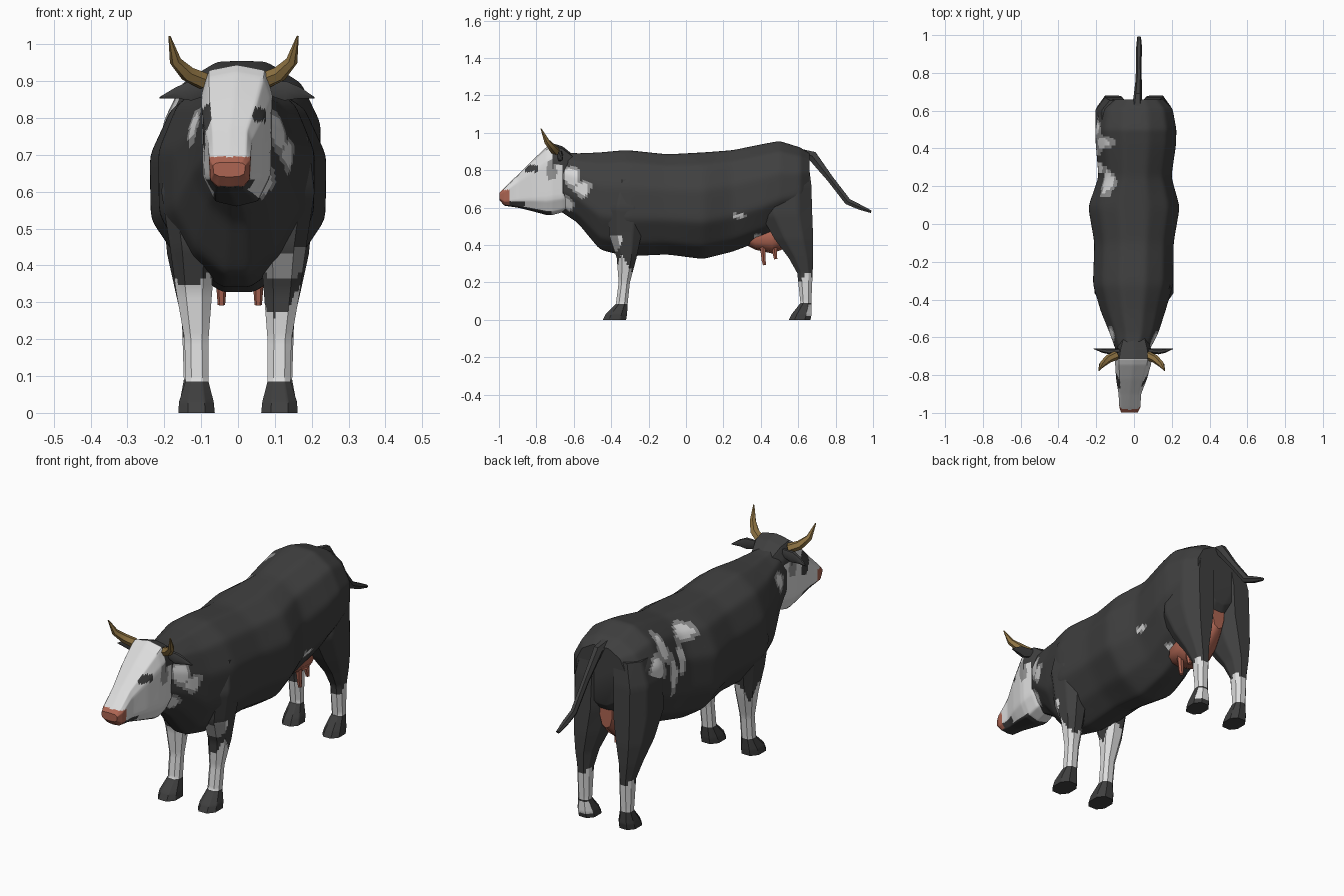
import bpy, bmesh, math
from mathutils import Vector


def material(name, rgb):
    m = bpy.data.materials.new(name)
    m.diffuse_color = (*rgb, 1)
    return m


MATS = [material("black hide", (0.05, 0.05, 0.05)),
        material("white hide", (0.72, 0.72, 0.72)),
        material("grey hide", (0.3, 0.3, 0.3)),
        material("pink skin", (0.42, 0.13, 0.085)),
        material("horn", (0.27, 0.17, 0.055))]
BLACK, WHITE, GREY, PINK, HORN = range(5)


def skin(name, rings, paint, cuts=0, soften=0):
    """Join rings of points into a closed shape and colour its faces by rule."""
    bm = bmesh.new()
    loops = [[bm.verts.new(p) for p in ring] for ring in rings]
    n = len(loops[0])
    for a, b in zip(loops, loops[1:]):
        for i in range(n):
            j = (i + 1) % n
            bm.faces.new((a[i], a[j], b[j], b[i]))
    if cuts:
        bmesh.ops.subdivide_edges(bm, edges=bm.edges[:], cuts=cuts, use_grid_fill=True)
    for _ in range(soften):
        bmesh.ops.smooth_vert(bm, verts=[v for v in bm.verts if not v.is_boundary], factor=0.5,
                              use_axis_x=True, use_axis_y=True, use_axis_z=True)
    bmesh.ops.holes_fill(bm, edges=[e for e in bm.edges if e.is_boundary], sides=0)
    bmesh.ops.recalc_face_normals(bm, faces=bm.faces[:])
    for f in bm.faces:
        f.material_index = paint(f.calc_center_median(), f.normal) if callable(paint) else paint
    me = bpy.data.meshes.new(name)
    bm.to_mesh(me)
    bm.free()
    for m in MATS:
        me.materials.append(m)
    ob = bpy.data.objects.new(name, me)
    bpy.context.collection.objects.link(ob)
    bpy.ops.object.select_all(action='DESELECT')
    ob.select_set(True)
    bpy.context.view_layer.objects.active = ob
    bpy.ops.object.shade_smooth_by_angle(angle=math.radians(40))
    return ob


def oval(n, power, keel=0.0):
    """Unit superellipse, pairs from -1 to 1; keel narrows the underside."""
    k = math.cos(math.pi / n)
    for i in range(n):
        a = 2 * math.pi * (i + 0.5) / n
        c, s = [math.copysign(min(1, abs(t) / k) ** power, t) for t in (math.cos(a), math.sin(a))]
        yield c * (1 - keel * max(0, -s) ** 3), s


def along_y(sections, n, power, keel=0.0):
    """Sections: y, low z, high z, half width, centre x."""
    return [[(xc + hw * c, y, (lo + hi) / 2 + (hi - lo) / 2 * s) for c, s in oval(n, power, keel)]
            for y, lo, hi, hw, xc in sections]


def along_z(sections, side, n=8, power=0.85):
    """Sections: z, front y, back y, inner x, outer x."""
    return [[(side * ((x0 + x1) / 2 + (x1 - x0) / 2 * c), (y0 + y1) / 2 + (y1 - y0) / 2 * s, z)
             for c, s in oval(n, power)] for z, y0, y1, x0, x1 in sections]


def tube(name, points, radii, mat, n=6, ref=(0, 0, 1)):
    pts = [Vector(p) for p in points]
    rings = []
    for i, p in enumerate(pts):
        t = (pts[min(i + 1, len(pts) - 1)] - pts[max(i - 1, 0)]).normalized()
        u = t.cross(Vector(ref)).normalized()
        v = t.cross(u)
        ra, rb = radii[i]
        rings.append([p + u * ra * math.cos(2 * math.pi * k / n) + v * rb * math.sin(2 * math.pi * k / n)
                      for k in range(n)])
    return skin(name, rings, mat)


def inside(c, blobs, grow=1.0):
    """True inside any blotch (y, z, radius y, radius z) with a wavy edge."""
    wob = 0.22 * math.sin(55 * c.y + 30 * c.z) + 0.18 * math.sin(70 * c.z - 25 * c.y)
    return any(((c.y - y) / ry) ** 2 + ((c.z - z) / rz) ** 2 < (1 + wob) * grow
               for y, z, ry, rz in blobs)


# Body with neck, and its blotches
RIGHT = [(-0.61, 0.765, 0.055, 0.06), (-0.55, 0.70, 0.05, 0.045), (-0.64, 0.62, 0.045, 0.05),
         (0.28, 0.555, 0.04, 0.014), (0.39, 0.44, 0.03, 0.025)]
LEFT = [(-0.58, 0.78, 0.04, 0.05), (0.51, 0.765, 0.065, 0.07), (0.43, 0.84, 0.04, 0.07),
        (0.38, 0.70, 0.035, 0.10), (0.30, 0.74, 0.035, 0.09), (0.22, 0.84, 0.08, 0.04)]


def body_paint(c, n):
    spots = LEFT if c.x < 0 else RIGHT
    if abs(c.x) < 0.05 or not inside(c, spots):
        return BLACK
    return WHITE if inside(c, spots, 0.5) else GREY


skin("body", along_y([
    (-0.70, 0.60, 0.90, 0.075, -0.01), (-0.58, 0.52, 0.89, 0.128, 0),
    (-0.46, 0.375, 0.895, 0.172, -0.005), (-0.32, 0.34, 0.908, 0.213, -0.005),
    (-0.10, 0.35, 0.885, 0.21, 0), (0.09, 0.325, 0.895, 0.243, 0),
    (0.25, 0.365, 0.907, 0.193, 0.005), (0.42, 0.43, 0.942, 0.213, 0.01),
    (0.50, 0.47, 0.956, 0.215, 0.01), (0.61, 0.53, 0.922, 0.195, 0.01),
    (0.66, 0.60, 0.89, 0.14, 0.015)], 12, 0.9, 0.4), body_paint, 8, 4)


# Head: white face, pink muzzle, dark poll, eyes and chin
def head_paint(c, n):
    if c.y < -0.945 and 0.615 < c.z < 0.695:
        return PINK
    if n.z < -0.5 and c.y < -0.72:
        return BLACK
    if c.y > -0.66 or (c.y > -0.715 and c.z > 0.82):
        return BLACK if c.z > 0.68 else WHITE
    eye = (-0.825, 0.81, 0.035, 0.022) if c.x > 0 else (-0.825, 0.785, 0.04, 0.065)
    if abs(n.x) > 0.3 and inside(c, [eye]):
        return BLACK
    if abs(n.x) > 0.5 and inside(c, [(-0.715, 0.80, 0.03, 0.05)]):
        return GREY
    return WHITE


skin("head", along_y([
    (-0.998, 0.64, 0.68, 0.044, -0.024), (-0.97, 0.61, 0.708, 0.056, -0.022),
    (-0.90, 0.60, 0.775, 0.06, -0.022), (-0.82, 0.58, 0.855, 0.082, -0.013),
    (-0.745, 0.56, 0.925, 0.095, -0.005), (-0.715, 0.56, 0.945, 0.097, -0.003),
    (-0.66, 0.575, 0.928, 0.09, 0), (-0.60, 0.60, 0.88, 0.07, 0)], 10, 0.5, 0.3), head_paint, 7, 1)


# Legs, white stockings between hoof and knee
def front_paint(c, n):
    if c.z < 0.085:
        return BLACK
    if c.z < (0.3 if c.x > 0 else 0.34) + 0.04 * math.sin(60 * c.y + 20 * c.x):
        return WHITE
    if c.x > 0 and inside(c, [(-0.38, 0.41, 0.04, 0.045)]):
        return GREY if n.y < -0.5 else WHITE
    return BLACK


def hind_paint(c, n):
    if c.z < 0.085:
        return WHITE if n.y > 0.5 and c.z > 0.02 and c.x > 0 else BLACK
    if 0.095 < c.z < 0.23 + 0.025 * math.sin(70 * c.y):
        return WHITE
    return BLACK


FRONT = [(0, -0.445, -0.32, 0.063, 0.162), (0.03, -0.43, -0.315, 0.066, 0.16),
         (0.085, -0.375, -0.312, 0.08, 0.143), (0.2, -0.36, -0.30, 0.08, 0.145),
         (0.33, -0.37, -0.265, 0.07, 0.168), (0.45, -0.41, -0.24, 0.06, 0.185),
         (0.6, -0.42, -0.22, 0.07, 0.208), (0.75, -0.37, -0.26, 0.08, 0.19)]
HIND = [(0, 0.55, 0.665, 0.068, 0.16), (0.03, 0.565, 0.672, 0.072, 0.158),
        (0.09, 0.612, 0.67, 0.088, 0.147), (0.25, 0.595, 0.677, 0.085, 0.152),
        (0.33, 0.55, 0.68, 0.075, 0.17), (0.43, 0.475, 0.68, 0.045, 0.192),
        (0.56, 0.40, 0.675, 0.015, 0.205), (0.72, 0.41, 0.67, 0.01, 0.205),
        (0.84, 0.46, 0.655, 0.01, 0.17)]
for side, label in ((-1, "left"), (1, "right")):
    skin("front_leg_" + label, along_z(FRONT, side), front_paint, 6)
    skin("hind_leg_" + label, along_z(HIND, side), hind_paint, 6)

    # Horns and ears, head turned slightly so the left pair reaches further
    o = -0.012
    tube("horn_" + label, [(side * 0.08 + o, -0.695, 0.90), (side * 0.125 + o, -0.715, 0.92),
                           (side * 0.158 + o, -0.745, 0.955), (side * 0.174 + o, -0.775, 1.022)],
         [(0.024, 0.024), (0.022, 0.022), (0.016, 0.016), (0.003, 0.003)], HORN, ref=(0, 1, 0.3))
    tube("ear_" + label, [(side * 0.07, -0.67, 0.885), (side * 0.13, -0.675, 0.873),
                          (side * 0.165, -0.67, 0.868), (side * 0.21 - 0.003, -0.66, 0.855)],
         [(0.012, 0.02), (0.015, 0.03), (0.012, 0.018), (0.002, 0.002)], BLACK)

    # Teats
    for y, z in ((0.42, 0.293), (0.48, 0.325)):
        x = side * 0.05 + 0.005
        tube("teat", [(x, y - 0.01, 0.40), (x, y - 0.005, z + 0.025), (x, y, z)],
             [(0.018, 0.018), (0.012, 0.012), (0.01, 0.01)], PINK, ref=(0, 1, 0))

# Udder running up between the thighs
skin("udder", along_y([
    (0.31, 0.405, 0.45, 0.045, 0), (0.37, 0.375, 0.50, 0.085, 0.003),
    (0.46, 0.355, 0.52, 0.09, 0.003), (0.55, 0.39, 0.58, 0.07, 0.003),
    (0.635, 0.47, 0.66, 0.035, 0.005)], 10, 0.9), PINK)

# Tail lifted away from the rump
tube("tail", [(0.015, 0.60, 0.895), (0.02, 0.675, 0.877), (0.025, 0.77, 0.755),
              (0.025, 0.865, 0.632), (0.027, 0.93, 0.602), (0.027, 0.99, 0.578)],
     [(0.03, 0.025), (0.022, 0.03), (0.016, 0.02), (0.015, 0.02), (0.016, 0.016), (0.01, 0.008)],
     BLACK)
